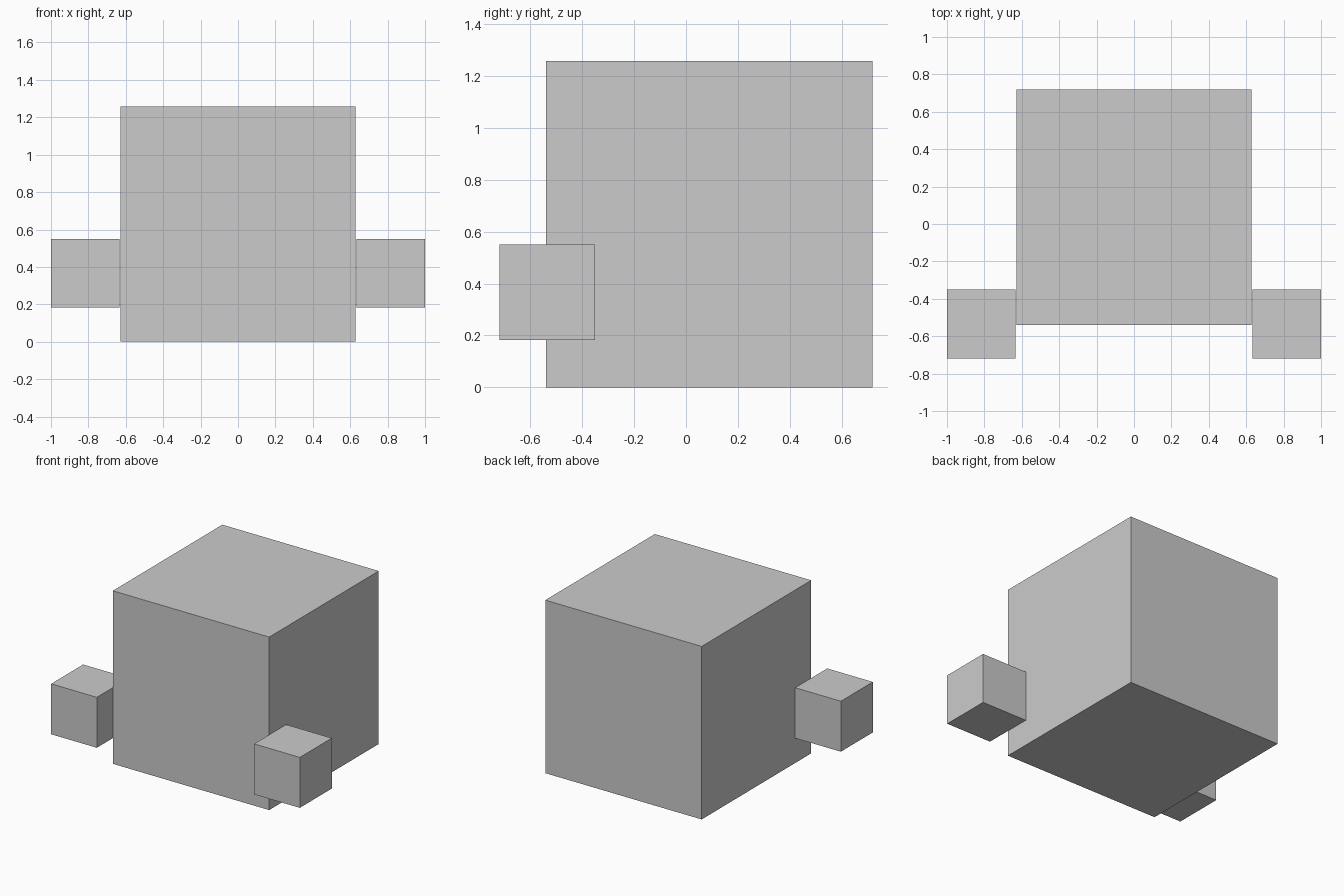
import bpy

if "Cube" in bpy.data.objects:
    bpy.data.objects.remove(bpy.data.objects["Cube"])


def cube(name, size, location):
    bpy.ops.mesh.primitive_cube_add(size=size, location=location)
    obj = bpy.context.object
    obj.name = name
    return obj


# Large main block standing on the ground
BODY = 1.258
cube("body", BODY, (0, 0.718 - BODY / 2, BODY / 2))

# Small blocks floating beside the front vertical edges
HAND = 0.367
for side, name in ((-1, "left_hand"), (1, "right_hand")):
    cube(name, HAND, (side * (1 - HAND / 2), -0.718 + HAND / 2, 0.367))
